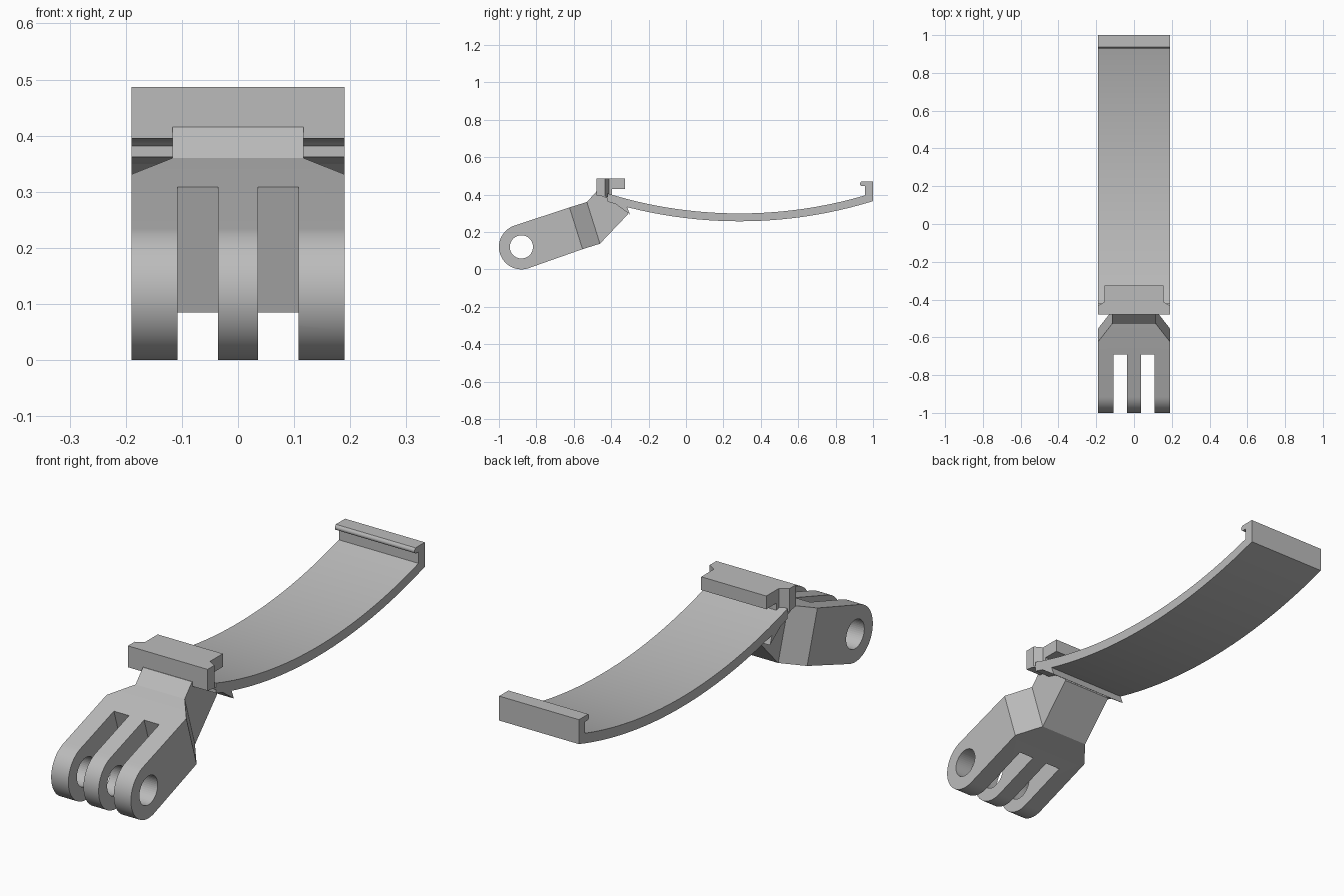
import bpy, bmesh, math
from mathutils import Vector

if "Cube" in bpy.data.objects:
    bpy.data.objects.remove(bpy.data.objects["Cube"])

grey = bpy.data.materials.new("light_grey")
grey.use_nodes = True
grey.diffuse_color = (0.5, 0.5, 0.5, 1)
grey.node_tree.nodes["Principled BSDF"].inputs["Base Color"].default_value = (0.5, 0.5, 0.5, 1)
W = 0.19          # half width of the full part
NECK = 0.117      # half width of the neck


def prism(name, outline, sides=None, x=0.0):
    """Closed solid across x from (y, z, half width) points; sides lists the side faces."""
    bm = bmesh.new()
    left = [bm.verts.new((x + w, y, z)) for y, z, w in outline]
    right = [bm.verts.new((x - w, y, z)) for y, z, w in outline]
    n = len(outline)
    for i in range(n):
        j = (i + 1) % n
        bm.faces.new((left[i], left[j], right[j], right[i]))
    for side in sides or [range(n)]:
        bm.faces.new([left[i] for i in side])
        bm.faces.new([right[i] for i in reversed(side)])
    bmesh.ops.recalc_face_normals(bm, faces=bm.faces)
    mesh = bpy.data.meshes.new(name)
    bm.to_mesh(mesh)
    bm.free()
    obj = bpy.data.objects.new(name, mesh)
    bpy.context.collection.objects.link(obj)
    mesh.materials.append(grey)
    return obj


def wide(points, w=W):
    return [(y, z, w) for y, z in points]


def arc(cy, cz, r, start, end, steps):
    """Points on an arc in the side plane, angles in degrees."""
    angles = [math.radians(start + (end - start) * i / steps) for i in range(steps + 1)]
    return [(cy + r * math.cos(a), cz + r * math.sin(a)) for a in angles]


def cut(obj, cutter):
    mod = obj.modifiers.new(cutter.name, "BOOLEAN")
    mod.operation = "DIFFERENCE"
    mod.solver = "EXACT"
    mod.object = cutter
    cutter.hide_render = True
    cutter.hide_viewport = True
    cutter.display_type = "WIRE"


def smooth(obj):
    bpy.ops.object.select_all(action="DESELECT")
    bpy.context.view_layer.objects.active = obj
    obj.select_set(True)
    bpy.ops.object.shade_smooth_by_angle(angle=math.radians(25))


# Hinge arm: rounded end, tapered shoulders and narrow bent neck
PIN = Vector((-0.88, 0.12))
TILT = 17.5
end = arc(PIN.x, PIN.y, 0.12, 90 + TILT, 270 + TILT, 32)
n = len(end)
shoulder = [(-0.553, 0.108, W), (-0.46, 0.137, NECK)]
neck = [(-0.31, 0.295), (-0.32, 0.325), (-0.42, 0.39), (-0.46, 0.415), (-0.48, 0.415)]
top = [(-0.53, 0.36, NECK), (-0.623, 0.331, W)]
outline = wide(end) + shoulder + wide(neck, NECK) + top
last = len(outline) - 1
hinge_arm = prism("hinge_arm", outline, [
    list(range(n + 1)) + [last],
    [n, n + 1, last - 1, last],
    list(range(n + 1, last)),
])
smooth(hinge_arm)

# Pin hole and the two slots between the fingers
cut(hinge_arm, prism("pin_hole_cutter", wide(arc(PIN.x, PIN.y, 0.062, 0, 352.5, 47), 0.3)))
along = Vector((math.cos(math.radians(TILT)), math.sin(math.radians(TILT))))
across = Vector((-along.y, along.x))
floor = Vector((-0.69, 0.308))
slot = [floor + across * 0.2, floor - across * 0.5,
        floor - across * 0.5 - along * 0.6, floor + across * 0.2 - along * 0.6]
for side, name in ((1, "left"), (-1, "right")):
    cut(hinge_arm, prism(name + "_slot_cutter", wide([tuple(p) for p in slot], 0.036), x=side * 0.072))

# Support plate joining the neck to the band
prism("support_plate", wide([(-0.46, 0.396), (-0.44, 0.396), (-0.30, 0.294),
                             (-0.315, 0.334), (-0.40, 0.38)]))

# Curved band with a hooked lip at the back
MID, R_TOP, R_LOW = 0.286, 2.38, 2.42
def band_arc(r, low, y0, y1, steps=32):
    a0, a1 = (math.degrees(math.asin((y - MID) / r)) - 90 for y in (y0, y1))
    return arc(MID, low + r, r, a0, a1, steps)
lower = band_arc(R_LOW, 0.257, -0.42, 1.0)
upper = band_arc(R_TOP, 0.299, 0.957, -0.42)
hook = [(1.0, 0.47), (0.937, 0.47)] + arc(0.942, 0.457, 0.012, 150, 270, 6) + [(0.957, 0.445)]
smooth(prism("curved_band", wide(lower + hook + upper)))

# Front clip: upright post carrying an overhanging tongue with cut corners
clip = prism("front_clip", wide([(-0.478, 0.395), (-0.395, 0.385), (-0.395, 0.43),
                                 (-0.325, 0.43), (-0.325, 0.487), (-0.478, 0.487)]))
bm = bmesh.new()
bm.from_mesh(clip.data)
for y in (-0.432, -0.412):
    bmesh.ops.bisect_plane(bm, geom=bm.verts[:] + bm.edges[:] + bm.faces[:],
                           plane_co=(0, y, 0), plane_no=(0, 1, 0))
for v in bm.verts:
    if v.co.y > -0.42:
        v.co.x = math.copysign(0.155, v.co.x)
bm.to_mesh(clip.data)
bm.free()
